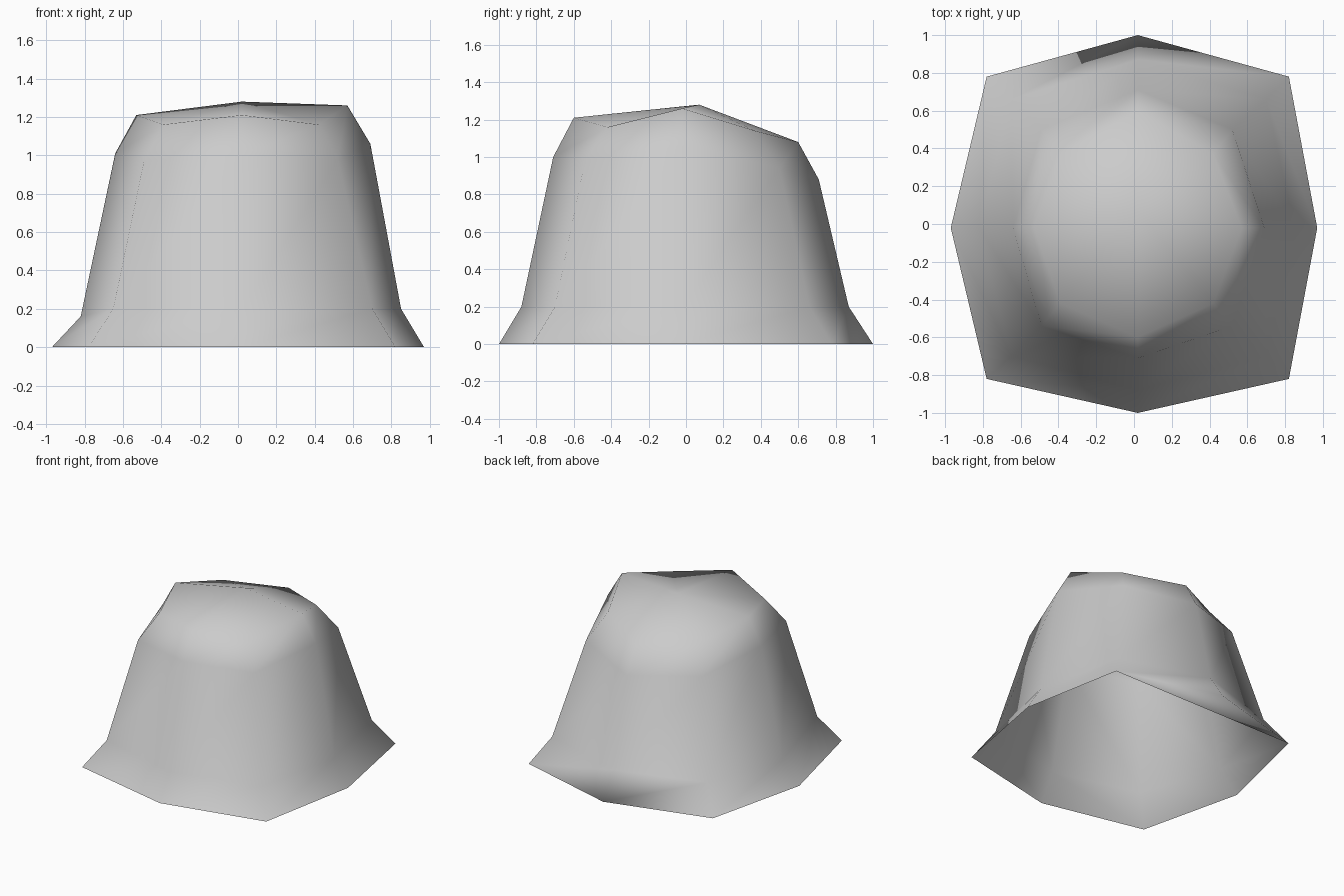
import bpy, bmesh

if "Cube" in bpy.data.objects:
    bpy.data.objects.remove(bpy.data.objects["Cube"])

# Each ring: left, right, front, back reach; diagonal x-, x+, y-, y+; eight heights
# (heights run counter-clockwise from the front)
RINGS = [
    ((-.97, .97, -1.0, 1.0), (-.78, .82, -.82, .78), (0,) * 8),
    ((-.82, .85, -.88, .87), (-.65, .70, -.70, .66), (.2, .2, .2, .2, .2, .2, .16, .2)),
    ((-.64, .69, -.71, .71), (-.49, .52, -.54, .50),
     (1.0, .98, 1.06, .94, .88, .93, 1.01, .97)),
    ((-.53, .57, -.60, .60), (-.39, .42, -.42, .37),
     (1.21, 1.16, 1.26, 1.14, 1.08, 1.12, 1.21, 1.16)),
]
CX, CY = .02, -.02


def ring_points(reach, diag, heights):
    left, right, front, back = reach
    dl, dr, df, db = diag
    xy = [(CX, front), (dr, df), (right, CY), (dr, db),
          (CX, back), (dl, db), (left, CY), (dl, df)]
    return [(x, y, z) for (x, y), z in zip(xy, heights)]


stone = bpy.data.materials.new("grey_stone")
stone.diffuse_color = (.6, .6, .6, 1)
stone.use_nodes = True
stone.node_tree.nodes["Principled BSDF"].inputs["Base Color"].default_value = stone.diffuse_color

bm = bmesh.new()
rings = [[bm.verts.new(p) for p in ring_points(*r)] for r in RINGS]

# Flared skirt, wall and shoulder
for low, high in zip(rings, rings[1:]):
    for i in range(8):
        j = (i + 1) % 8
        bm.faces.new((low[i], low[j], high[j], high[i]))

# Low peaked top
peak = bm.verts.new((CX, .07, 1.28))
top = rings[-1]
for i in range(8):
    bm.faces.new((top[i], top[(i + 1) % 8], peak))

# Small flap under the back of the open base
base = rings[0]
bm.faces.new((base[5], base[4], base[3]))

for f in bm.faces:
    f.smooth = True
mesh = bpy.data.meshes.new("rock_stump")
bm.to_mesh(mesh)
bm.free()
mesh.materials.append(stone)
obj = bpy.data.objects.new("rock_stump", mesh)
bpy.context.collection.objects.link(obj)
